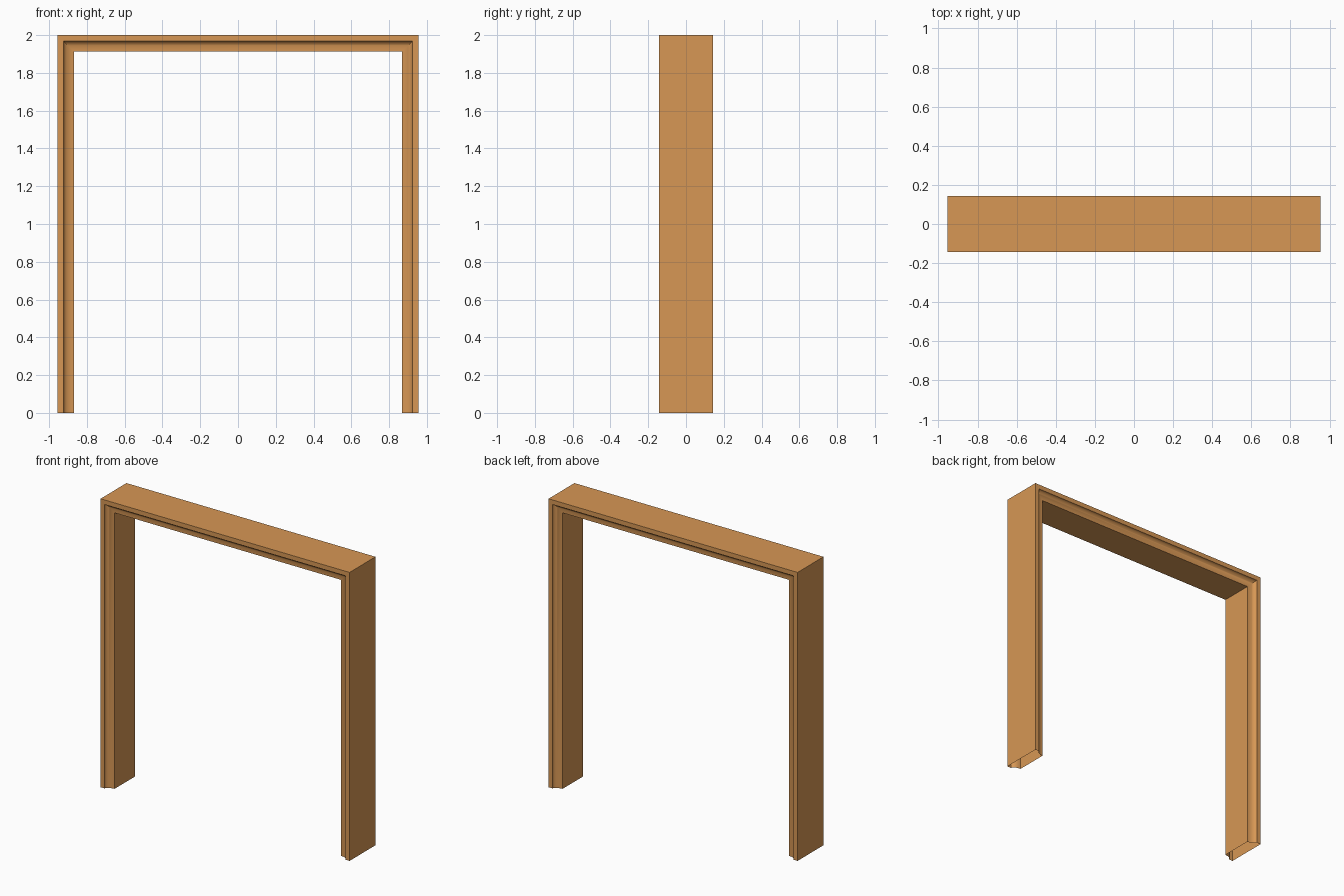
import bpy
import bmesh
import math

cube = bpy.data.objects.get("Cube")
if cube:
    bpy.data.objects.remove(cube, do_unlink=True)

HALF_WIDTH, HEIGHT, HALF_DEPTH = 0.955, 2.0, 0.142
LIP, THICKNESS, COVE_DEPTH = 0.032, 0.086, 0.03
COVE_STEPS = 10

# Wood colour
wood = bpy.data.materials.new("warm_wood")
wood.use_nodes = True
colour = (0.68, 0.31, 0.09, 1)
wood.diffuse_color = colour
wood.node_tree.nodes["Principled BSDF"].inputs["Base Color"].default_value = colour

# Half of the moulding profile: (distance in from the outer face, y)
front = [(0, -HALF_DEPTH)]
for i in range(COVE_STEPS + 1):
    a = math.pi / 2 * i / COVE_STEPS
    front.append((THICKNESS - (THICKNESS - LIP) * math.cos(a),
                  -HALF_DEPTH + COVE_DEPTH * math.sin(a)))
profile = front + [(d, -y) for d, y in reversed(front)]

# Sweep the profile up one jamb, across the head and down the other, mitred
# at the corners and open at the feet
bm = bmesh.new()
rings = []
for side, at_top in ((-1, False), (-1, True), (1, True), (1, False)):
    rings.append([bm.verts.new((side * (HALF_WIDTH - d), y,
                                HEIGHT - d if at_top else 0))
                  for d, y in profile])
count = len(profile)
for a, b in zip(rings, rings[1:]):
    for i in range(count):
        j = (i + 1) % count
        bm.faces.new((a[i], b[i], b[j], a[j]))
bm.normal_update()

# Make sure the surface faces outward
top_face = max(bm.faces, key=lambda f: f.calc_center_median().z)
if top_face.normal.z < 0:
    bmesh.ops.reverse_faces(bm, faces=bm.faces[:])

mesh = bpy.data.meshes.new("door_frame")
bm.to_mesh(mesh)
bm.free()
mesh.materials.append(wood)
frame = bpy.data.objects.new("door_frame", mesh)
bpy.context.collection.objects.link(frame)

# Smooth coves, sharp corners
bpy.ops.object.select_all(action="DESELECT")
frame.select_set(True)
bpy.context.view_layer.objects.active = frame
bpy.ops.object.shade_smooth_by_angle(angle=math.radians(30))
